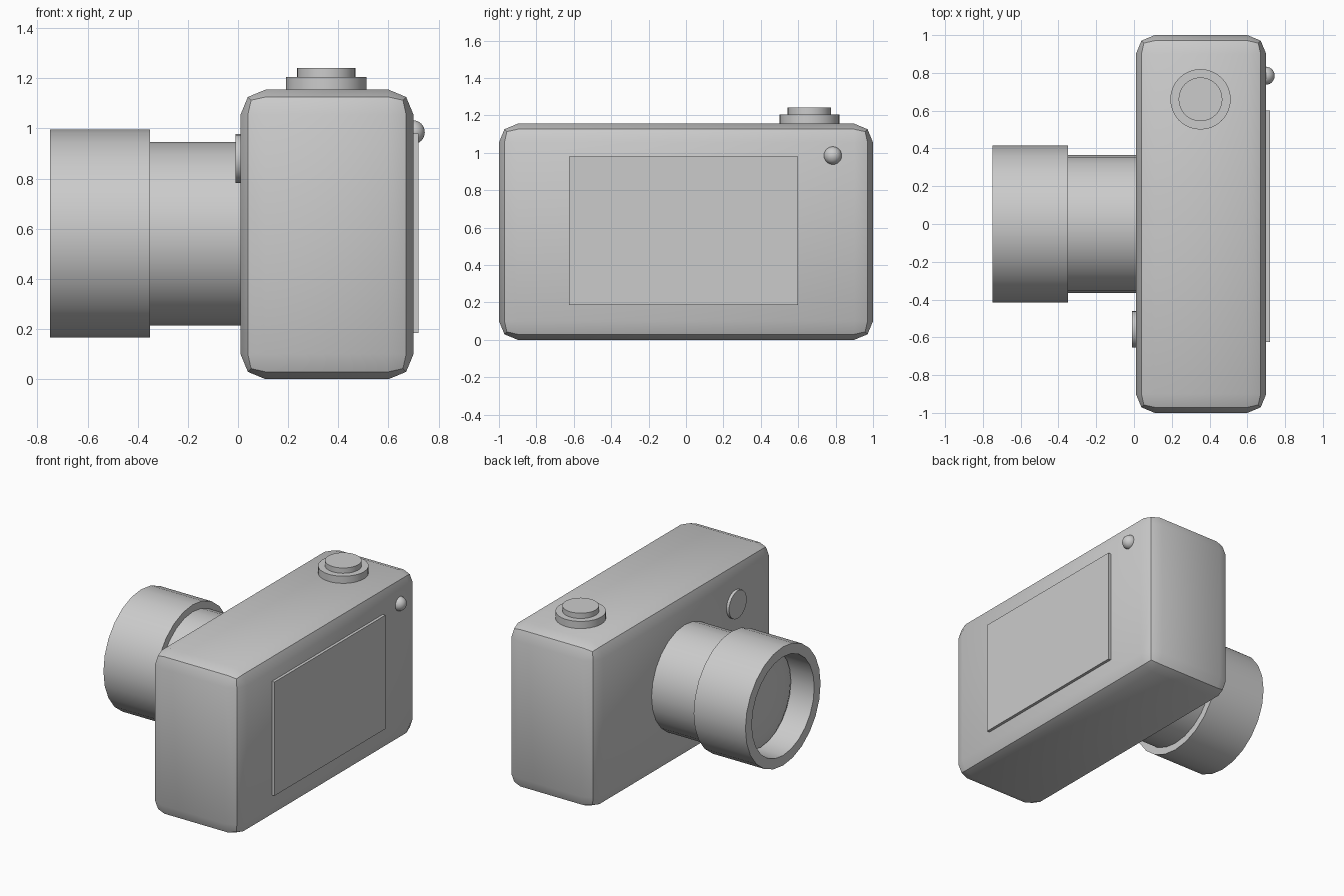
import bpy, bmesh, math
from mathutils import Matrix, Vector

if "Cube" in bpy.data.objects:
    bpy.data.objects.remove(bpy.data.objects["Cube"])


def finish(bm, name):
    bmesh.ops.recalc_face_normals(bm, faces=bm.faces)
    me = bpy.data.meshes.new(name)
    bm.to_mesh(me)
    bm.free()
    ob = bpy.data.objects.new(name, me)
    bpy.context.collection.objects.link(ob)
    bpy.ops.object.select_all(action='DESELECT')
    bpy.context.view_layer.objects.active = ob
    ob.select_set(True)
    bpy.ops.object.shade_smooth_by_angle(angle=math.radians(30))
    return ob


def box(name, lo, hi, bevel=0):
    lo, hi = Vector(lo), Vector(hi)
    bm = bmesh.new()
    bmesh.ops.create_cube(bm, size=1, matrix=Matrix.Translation((lo + hi) / 2)
                          @ Matrix.Diagonal((*(hi - lo), 1)))
    if bevel:
        bmesh.ops.bevel(bm, geom=bm.edges[:], offset=bevel, segments=2,
                        profile=0.5, affect='EDGES')
    return finish(bm, name)


def lathe(name, profile, origin, along_x=True, sides=24, closed=False):
    """Turn (position along axis, radius) points around the x or z axis."""
    bm = bmesh.new()
    turn = Matrix.Rotation(math.pi / 2, 4, 'Y') if along_x else Matrix()
    place = Matrix.Translation(origin) @ turn
    rings = []
    for h, r in profile:
        n = sides if r > 0 else 1
        rings.append([bm.verts.new(place @ Vector((
            r * math.cos(math.tau * i / sides),
            r * math.sin(math.tau * i / sides), h))) for i in range(n)])
    pairs = list(zip(rings, rings[1:]))
    if closed:
        pairs.append((rings[-1], rings[0]))
    for a, b in pairs:
        for i in range(sides):
            j = (i + 1) % sides
            quad = [a[i % len(a)], a[j % len(a)], b[j % len(b)], b[i % len(b)]]
            bm.faces.new(list(dict.fromkeys(quad)))
    for ring in (rings[0], rings[-1]):
        if not closed and len(ring) > 1:
            bm.faces.new(ring)
    return finish(bm, name)


# Rounded body and rear screen
box("camera_body", (0.01, -1, 0), (0.70, 1, 1.155), 0.1)
box("rear_screen", (0.68, -0.625, 0.185), (0.72, 0.60, 0.98))

# Lens: barrel, hollow hood and domed glass
LENS = (0, 0, 0.581)
lathe("lens_barrel", [(0.03, 0.366), (-0.36, 0.366)], LENS)
lathe("lens_hood", [(-0.35, 0.415), (-0.75, 0.415), (-0.75, 0.345), (-0.35, 0.345)],
      LENS, closed=True)
dome = [(-0.56 - 0.07 * math.sin(a), 0.345 * math.cos(a))
        for a in (math.pi / 2 * k / 6 for k in range(6))]
lathe("lens_glass", [(-0.54, 0.345)] + dome + [(-0.63, 0)], LENS)

# Round front window
lathe("front_window", [(0.03, 0.097), (-0.01, 0.097)], (0, -0.558, 0.88))

# Shutter button on its collar
lathe("shutter_collar", [(1.14, 0.16), (1.205, 0.16)], (0.352, 0.66, 0), False, 32)
lathe("shutter_button", [(1.19, 0.116), (1.242, 0.116)], (0.352, 0.66, 0), False, 32)

# Small rear button
bm = bmesh.new()
bmesh.ops.create_uvsphere(bm, u_segments=24, v_segments=12, radius=0.048,
                          matrix=Matrix.Translation((0.697, 0.785, 0.985)))
finish(bm, "rear_button")
